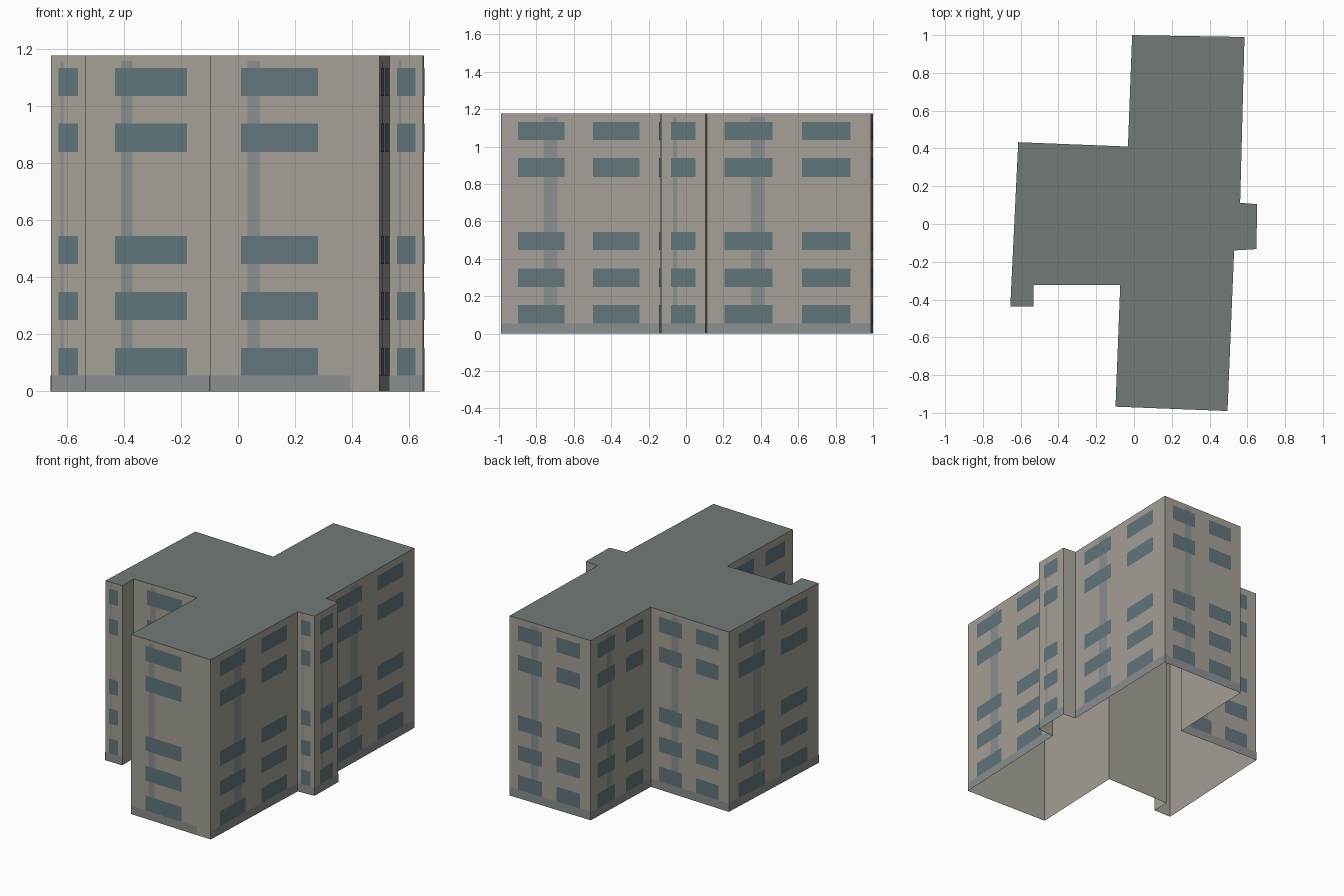
import bpy
import bmesh
from mathutils import Vector

if "Cube" in bpy.data.objects:
    bpy.data.objects.remove(bpy.data.objects["Cube"])

HEIGHT = 1.176
BASE_TOP = 0.055
ROWS = [(0.055, 0.152), (0.25, 0.348), (0.446, 0.544), (0.838, 0.938), (1.034, 1.132)]
STREAK = (0.268, 0.355)
COLUMNS = {0: [], 1: [(0.22, 0.77)], 2: [(0.107, 0.40), (0.58, 0.873)]}

# Footprint, counter-clockwise: start corner of each wall, window columns, clad share of width
PLAN = [
    (-0.098, -0.967, 1, 0.83),   # front wing end
    (0.495, -0.99, 2, 1),        # right side, front half
    (0.53, -0.14, 1, 1),         # right bay, front
    (0.648, -0.133, 1, 1),       # right bay, side
    (0.652, 0.105, 0, 1),        # right bay, back
    (0.562, 0.112, 2, 1),        # right side, back half
    (0.585, 0.99, 2, 1),         # back wing end
    (-0.01, 1.0, 2, 1),          # back wing, left side
    (-0.032, 0.41, 2, 1),        # left wing, back
    (-0.613, 0.433, 2, 1),       # left wing end
    (-0.655, -0.437, 1, 1),      # left spur, front
    (-0.532, -0.437, 0, 1),      # left spur, inner side
    (-0.532, -0.323, 1, 1),      # left wing, front
    (-0.073, -0.323, 2, 1),      # front wing, left side
]


def material(name, color):
    mat = bpy.data.materials.new(name)
    mat.diffuse_color = (*color, 1)
    mat.use_nodes = True
    mat.node_tree.nodes["Principled BSDF"].inputs["Base Color"].default_value = mat.diffuse_color
    return mat


def make_object(name, bm, mat):
    mesh = bpy.data.meshes.new(name)
    bm.to_mesh(mesh)
    bm.free()
    mesh.materials.append(mat)
    obj = bpy.data.objects.new(name, mesh)
    bpy.context.collection.objects.link(obj)


def panel(bm, a, b, span, heights, offset=0.0):
    """Upright rectangle over part of the wall a-b, moved outwards by offset."""
    d = b - a
    out = Vector((d.y, -d.x)).normalized() * offset
    p, q = (a + d * t + out for t in span)
    low, high = heights
    corners = [(p, low), (q, low), (q, high), (p, high)]
    bm.faces.new([bm.verts.new((c.x, c.y, z)) for c, z in corners])


corners = [Vector(p[:2]) for p in PLAN]
walls, windows, streaks, base = (bmesh.new() for _ in range(4))

for i, (_, _, columns, share) in enumerate(PLAN):
    a, b = corners[i], corners[(i + 1) % len(corners)]
    panel(walls, a, b, (0, 1), (0, HEIGHT))
    if not columns:
        continue
    end = a.lerp(b, share)
    panel(base, a, end, (0, 1), (0, BASE_TOP), 0.001)
    panel(streaks, a, end, STREAK, (0.152, 1.157), 0.001)
    for span in COLUMNS[columns]:
        for row in ROWS:
            panel(windows, a, end, span, row, 0.002)

bmesh.ops.remove_doubles(walls, verts=walls.verts, dist=0.0001)

# Flat roof; the underside of the shell stays open
roof = bmesh.new()
roof.faces.new([roof.verts.new((c.x, c.y, HEIGHT)) for c in corners])

weathering = material("weathered_grey", (0.26, 0.275, 0.275))
make_object("walls", walls, material("beige_render", (0.38, 0.355, 0.31)))
make_object("roof", roof, material("roof_grey", (0.17, 0.195, 0.185)))
make_object("windows", windows, material("window_blue", (0.12, 0.18, 0.20)))
make_object("wall_streaks", streaks, weathering)
make_object("base_band", base, weathering)
